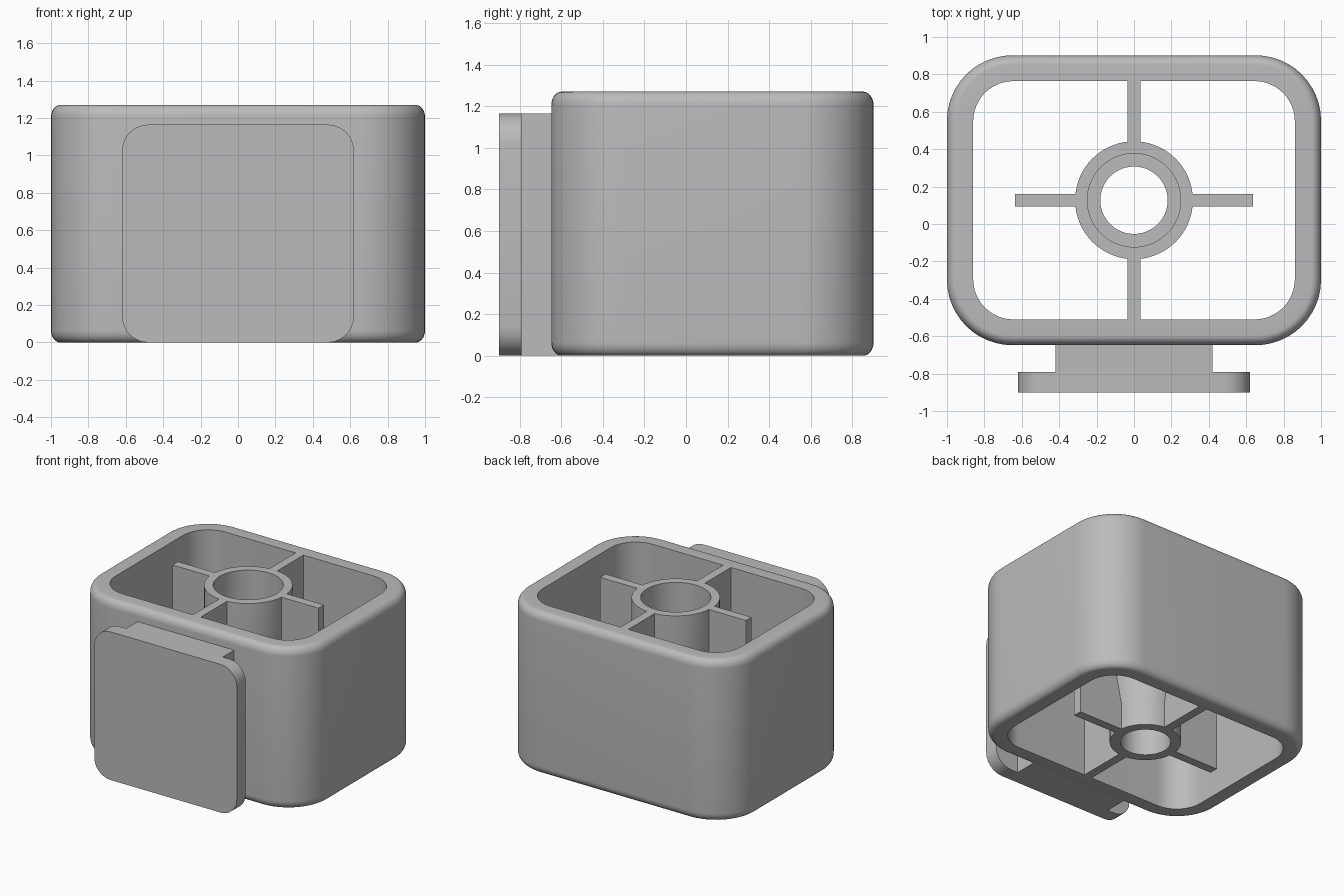
import bpy, bmesh, math

if "Cube" in bpy.data.objects:
    bpy.data.objects.remove(bpy.data.objects["Cube"], do_unlink=True)

GREY = bpy.data.materials.new("plain_grey")
GREY.use_nodes = True
GREY.diffuse_color = (0.5, 0.5, 0.5, 1)
GREY.node_tree.nodes["Principled BSDF"].inputs["Base Color"].default_value = (0.5, 0.5, 0.5, 1)

HEIGHT = 1.27
CENTRE_Y = 0.127


def rounded_rect(half_w, half_h, radius, steps=12):
    """Counter-clockwise outline of a rectangle with rounded corners."""
    pts = []
    for quarter, (sx, sy) in enumerate([(1, 1), (-1, 1), (-1, -1), (1, -1)]):
        for i in range(steps + 1):
            a = math.pi / 2 * (quarter + i / steps)
            pts.append((sx * (half_w - radius) + radius * math.cos(a),
                        sy * (half_h - radius) + radius * math.sin(a)))
    return pts


def circle(radius, count=72):
    return [(radius * math.cos(2 * math.pi * i / count),
             radius * math.sin(2 * math.pi * i / count)) for i in range(count)]


def finish(name, bm):
    bmesh.ops.recalc_face_normals(bm, faces=bm.faces)
    mesh = bpy.data.meshes.new(name)
    bm.to_mesh(mesh)
    bm.free()
    mesh.materials.append(GREY)
    obj = bpy.data.objects.new(name, mesh)
    bpy.context.collection.objects.link(obj)
    bpy.ops.object.select_all(action="DESELECT")
    obj.select_set(True)
    bpy.context.view_layer.objects.active = obj
    bpy.ops.object.shade_smooth_by_angle(angle=math.radians(30))
    return obj


def loft_tube(name, rings):
    """Closed tube skinned through (outline, z) rings; the last joins the first."""
    bm = bmesh.new()
    loops = [[bm.verts.new((x, y + CENTRE_Y, z)) for x, y in outline] for outline, z in rings]
    for a, b in zip(loops, loops[1:] + loops[:1]):
        for i in range(len(a)):
            j = (i + 1) % len(a)
            bm.faces.new((a[i], a[j], b[j], b[i]))
    return finish(name, bm)


def box(name, low, high):
    bm = bmesh.new()
    bmesh.ops.create_cube(bm, size=1)
    for v in bm.verts:
        v.co = [(a + b) / 2 + c * (b - a) for a, b, c in zip(low, high, v.co)]
    return finish(name, bm)


# Housing shell: straight walls with rounded top and bottom outer edges
half_y, corner, round_in, round_up = 0.775, 0.35, 0.05, 0.065
outer = []
for i in range(9):
    a = math.pi / 2 * i / 8
    inset = round_in * (1 - math.sin(a))
    outer.append((rounded_rect(1 - inset, half_y - inset, corner - inset),
                  round_up * (1 - math.cos(a))))
outer += [(outline, HEIGHT - z) for outline, z in reversed(outer)]
inner = rounded_rect(0.86, 0.637, 0.215)
loft_tube("housing_shell", outer + [(inner, HEIGHT), (inner, 0)])

# Hub: stepped bore, with the outside flaring from a narrow foot
hub_profile = [(0.255, 0), (0.255, 0.21), (0.315, 0.5), (0.315, HEIGHT),
               (0.25, HEIGHT), (0.25, 0.52), (0.18, 0.52), (0.18, 0)]
loft_tube("hub", [(circle(r), z) for r, z in hub_profile])

# Ribs: front and back reach the wall, the side ones end free
thick, start = 0.034, 0.251
for side, sign in (("left", 1), ("right", -1)):
    x0, x1 = sorted((sign * start, sign * 0.635))
    box(side + "_rib", (x0, CENTRE_Y - thick, 0), (x1, CENTRE_Y + thick, HEIGHT))
for side, sign in (("back", 1), ("front", -1)):
    y0, y1 = sorted((CENTRE_Y + sign * start, CENTRE_Y + sign * 0.645))
    box(side + "_rib", (-thick, y0, 0), (thick, y1, HEIGHT))

# Mounting neck and rounded plate on the front
plate_top = 1.165
box("mount_neck", (-0.42, -0.795, 0), (0.42, -0.6, plate_top))
bm = bmesh.new()
face = bm.faces.new([bm.verts.new((x, -0.9, z + plate_top / 2))
                     for x, z in rounded_rect(0.62, plate_top / 2, 0.14, 6)])
extruded = bmesh.ops.extrude_face_region(bm, geom=[face], use_keep_orig=True)
bmesh.ops.translate(bm, vec=(0, 0.11, 0),
                    verts=[g for g in extruded["geom"] if isinstance(g, bmesh.types.BMVert)])
finish("mount_plate", bm)
